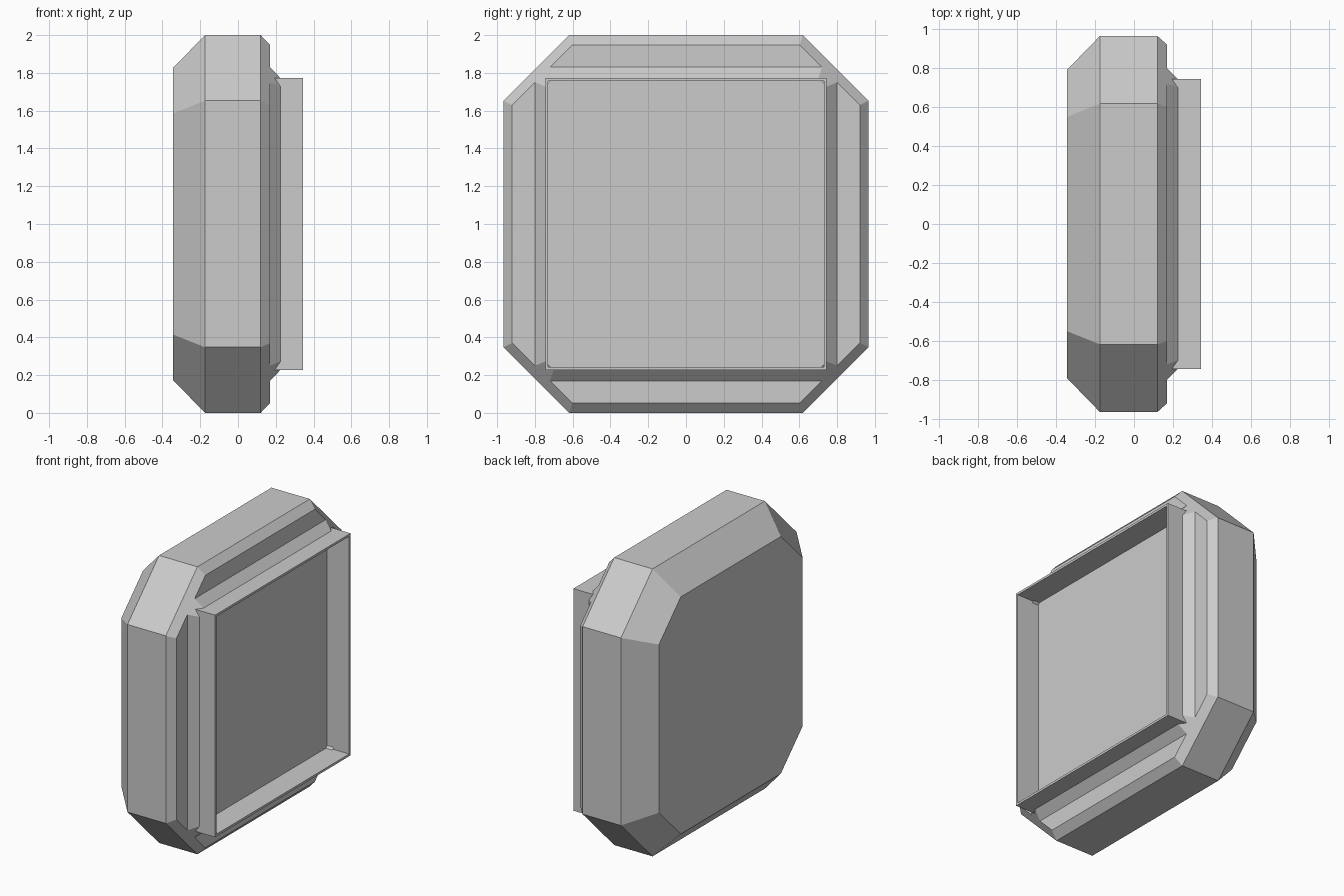
import bpy, bmesh

if "Cube" in bpy.data.objects:
    bpy.data.objects.remove(bpy.data.objects["Cube"])

grey = bpy.data.materials.new("light grey")
grey.diffuse_color = (0.6, 0.6, 0.6, 1)
grey.use_nodes = True
grey.node_tree.nodes["Principled BSDF"].inputs["Base Color"].default_value = grey.diffuse_color


def finish(bm, name):
    bmesh.ops.recalc_face_normals(bm, faces=bm.faces)
    mesh = bpy.data.meshes.new(name)
    bm.to_mesh(mesh)
    bm.free()
    mesh.materials.append(grey)
    bpy.context.collection.objects.link(bpy.data.objects.new(name, mesh))


def octagon(bm, x, hy, hz, s):
    """Chamfered rectangle in the YZ plane; chamfers lie on |y| + |z| = s."""
    a, b = s - hz, s - hy
    pts = [(a, hz), (hy, b), (hy, -b), (a, -hz),
           (-a, -hz), (-hy, -b), (-hy, b), (-a, hz)]
    return [bm.verts.new((x, y, z + 1)) for y, z in pts]


def rectangle(bm, x, hy, hz):
    return [bm.verts.new((x, y, z + 1))
            for y, z in ((hy, hz), (hy, -hz), (-hy, -hz), (-hy, hz))]


def bridge(bm, p, q, sides):
    n = len(p)
    for i in sides:
        j = (i + 1) % n
        bm.faces.new((p[i], p[j], q[j], q[i]))


# Casing: bevelled octagonal shell, flat border strips, raised sloped rim
bm = bmesh.new()
loops = [octagon(bm, *v) for v in (
    (-0.345, 0.79, 0.825, 1.375),   # back face
    (-0.175, 0.965, 1.0, 1.6175),   # widest band
    (0.12, 0.965, 1.0, 1.6175),
    (0.17, 0.92, 0.948, 1.55),      # border strips
    (0.17, 0.80, 0.83, 1.55),
    (0.225, 0.745, 0.7725, 1.473),  # rim
    (0.16, 0.745, 0.7725, 1.473))]  # seat of the screen tray
bm.faces.new(loops[0])
bm.faces.new(loops[-1])
for k in (0, 1, 5):
    bridge(bm, loops[k], loops[k + 1], range(8))
for k in (2, 3, 4):
    bridge(bm, loops[k], loops[k + 1], (1, 3, 5, 7))
# each front corner is one flat facet running up to the rim
for i in (0, 2, 4, 6):
    bm.faces.new([l[i] for l in loops[2:6]] + [l[i + 1] for l in loops[5:1:-1]])
finish(bm, "casing")

# Tray: thin upright frame around a recessed panel
bm = bmesh.new()
rings = [rectangle(bm, *v) for v in (
    (0.17, 0.745, 0.7725), (0.345, 0.745, 0.7725),
    (0.345, 0.73, 0.757), (0.175, 0.73, 0.757))]
for p, q in zip(rings, rings[1:]):
    bridge(bm, p, q, range(4))
bm.faces.new(rings[0])
bm.faces.new(rings[-1])
finish(bm, "screen_tray")
